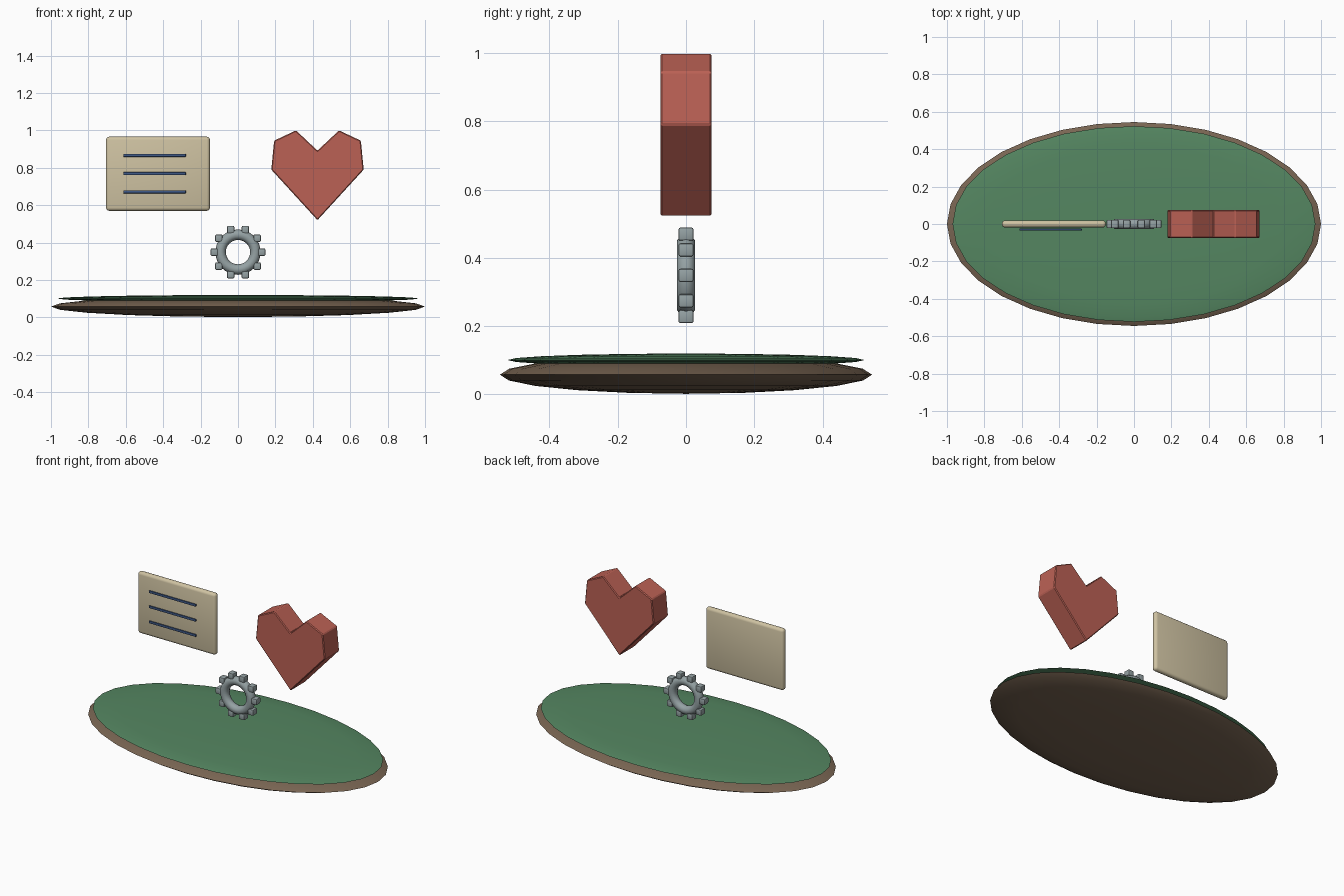
import bpy, bmesh, math

if "Cube" in bpy.data.objects:
    bpy.data.objects.remove(bpy.data.objects["Cube"])


def material(name, rgb):
    m = bpy.data.materials.new(name)
    m.diffuse_color = (*rgb, 1)
    m.use_nodes = True
    m.node_tree.nodes["Principled BSDF"].inputs["Base Color"].default_value = m.diffuse_color
    return m


BROWN = material("earth", (0.19, 0.13, 0.085))
GREEN = material("grass", (0.09, 0.24, 0.12))
CREAM = material("paper", (0.62, 0.54, 0.36))
BLUE = material("ink", (0.05, 0.10, 0.24))
RED = material("red", (0.50, 0.12, 0.09))
STEEL = material("steel", (0.30, 0.36, 0.37))


def finish(obj, name, mat, bevel=0, segments=2, angle=30):
    """Name, colour, bevel and shade an object."""
    obj.name = name
    obj.data.materials.append(mat)
    bpy.ops.object.select_all(action='DESELECT')
    obj.select_set(True)
    bpy.context.view_layer.objects.active = obj
    bpy.ops.object.transform_apply(location=False, rotation=True, scale=True)
    if bevel:
        b = obj.modifiers.new("bevel", 'BEVEL')
        b.width = bevel
        b.segments = segments
        bpy.ops.object.modifier_apply(modifier=b.name)
    bpy.ops.object.shade_smooth_by_angle(angle=math.radians(angle))
    return obj


def disc(name, z, radii, mat):
    bpy.ops.mesh.primitive_uv_sphere_add(segments=32, ring_count=10, radius=1, location=(0, 0, z))
    obj = bpy.context.object
    obj.scale = radii
    return finish(obj, name, mat, angle=60)


def box(name, loc, size, mat, bevel, segments=2):
    bpy.ops.mesh.primitive_cube_add(size=1, location=loc)
    obj = bpy.context.object
    obj.scale = size
    return finish(obj, name, mat, bevel, segments)


# Island: flattened earth ellipsoid with a grass cap
disc("island_base", 0.058, (1.0, 0.545, 0.056), BROWN)
disc("grass_top", 0.101, (0.97, 0.523, 0.019), GREEN)

# Note card with three ruled lines on the front
box("note_card", (-0.428, 0, 0.768), (0.556, 0.038, 0.396), CREAM, 0.017, 3)
for i, z in enumerate((0.866, 0.769, 0.671)):
    box(f"note_line_{i + 1}", (-0.446, -0.03, z), (0.335, 0.01, 0.015), BLUE, 0.003)

# Heart: half outline mirrored, then extruded in depth
half = [(0, 0.52), (0.247, 0.79), (0.232, 0.945), (0.115, 1.0)]
outline = half + [(0, 0.892)] + [(-x, z) for x, z in reversed(half[1:])]
bm = bmesh.new()
face = bm.faces.new([bm.verts.new((x, -0.075, z)) for x, z in outline])
extruded = bmesh.ops.extrude_face_region(bm, geom=[face])["geom"]
bmesh.ops.translate(bm, vec=(0, 0.15, 0),
                    verts=[v for v in extruded if isinstance(v, bmesh.types.BMVert)])
bmesh.ops.recalc_face_normals(bm, faces=bm.faces)
mesh = bpy.data.meshes.new("heart")
bm.to_mesh(mesh)
bm.free()
heart = bpy.data.objects.new("heart", mesh)
bpy.context.collection.objects.link(heart)
heart.location.x = 0.425
finish(heart, "heart", RED, 0.005, 1, angle=20)

# Gear: upright ring with ten small block teeth
GEAR_Z = 0.349
bpy.ops.mesh.primitive_torus_add(major_segments=32, minor_segments=10, major_radius=0.093,
                                 minor_radius=0.028, location=(0, 0, GEAR_Z),
                                 rotation=(math.pi / 2, 0, 0))
finish(bpy.context.object, "gear_ring", STEEL, angle=60)
for i in range(10):
    a = math.tau * i / 10
    box(f"gear_tooth_{i + 1}", (0.127 * math.cos(a), 0, GEAR_Z + 0.127 * math.sin(a)),
        (0.039, 0.044, 0.039), STEEL, 0.006)
